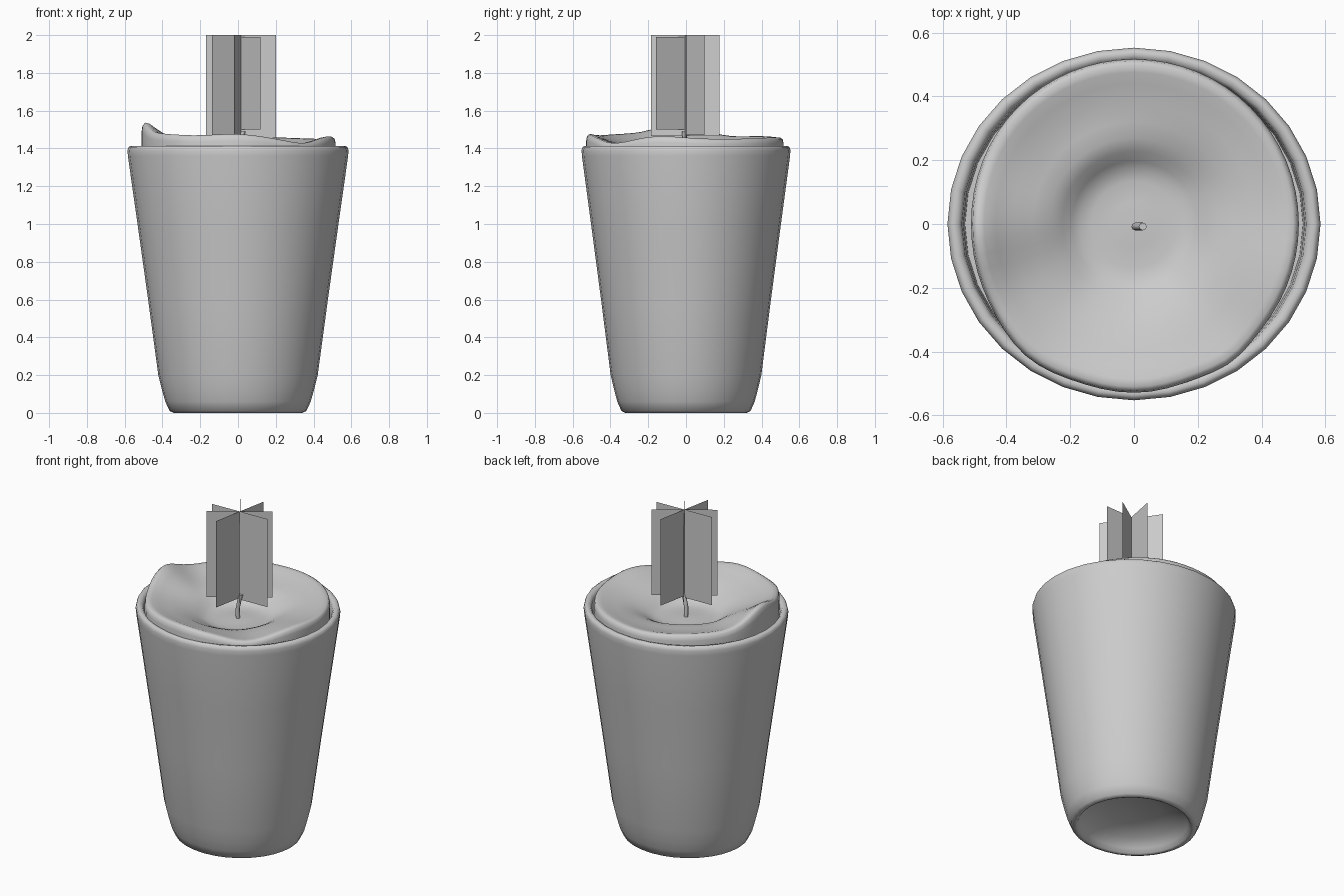
import bpy, bmesh
from math import sin, cos, pi, radians, exp

if "Cube" in bpy.data.objects:
    bpy.data.objects.remove(bpy.data.objects["Cube"], do_unlink=True)

grey = bpy.data.materials.new("plain grey")
grey.use_nodes = True
color = (0.6, 0.6, 0.6, 1)
grey.diffuse_color = color
grey.node_tree.nodes["Principled BSDF"].inputs["Base Color"].default_value = color


def finish(name, bm, smooth=True, angle=50):
    mesh = bpy.data.meshes.new(name)
    bm.to_mesh(mesh)
    bm.free()
    mesh.materials.append(grey)
    obj = bpy.data.objects.new(name, mesh)
    bpy.context.collection.objects.link(obj)
    if smooth:
        bpy.ops.object.select_all(action="DESELECT")
        obj.select_set(True)
        bpy.context.view_layer.objects.active = obj
        bpy.ops.object.shade_smooth_by_angle(angle=radians(angle))
    return obj


def lathe(name, rows, count, segments, angle=50, cap=True):
    """Skin rings; rows(i, a) gives the point of ring i at angle a."""
    bm = bmesh.new()
    rings = [[bm.verts.new(rows(i, 2 * pi * s / segments)) for s in range(segments)]
             for i in range(count)]
    for low, high in zip(rings, rings[1:]):
        for s in range(segments):
            t = (s + 1) % segments
            bm.faces.new((low[s], low[t], high[t], high[s]))
    if cap:
        bm.faces.new(list(reversed(rings[0])))
        bm.faces.new(rings[-1])
    bmesh.ops.recalc_face_normals(bm, faces=bm.faces)
    return finish(name, bm, angle=angle)


# Cup: slightly oval, with a hollowed foot and a rounded rim
cup = [(0.02, 0.11), (0.15, 0.1), (0.26, 0.07), (0.31, 0.03), (0.325, 0.005),
       (0.34, 0), (0.362, 0.01), (0.385, 0.06), (0.402, 0.12), (0.422, 0.2),
       (0.476, 0.6), (0.532, 1.0), (0.583, 1.36), (0.585, 1.39), (0.58, 1.407),
       (0.568, 1.414), (0.55, 1.41), (0.54, 1.395), (0.535, 1.35), (0.53, 1.25)]


def cup_point(i, a):
    r, z = cup[i]
    return r * cos(a), 0.945 * r * sin(a), z


lathe("cup", cup_point, len(cup), 32)


# Wax: melted bowl with a wavy, curled edge
def bump(a, centre, width):
    d = (a - radians(centre) + pi) % (2 * pi) - pi
    return exp(-(d / radians(width)) ** 2)


def edge_height(a):
    return (1.45 + 0.082 * bump(a, 183, 20) + 0.025 * bump(a, 220, 28)
            + 0.025 * bump(a, 268, 22) - 0.022 * bump(a, 312, 16)
            + 0.015 * bump(a, 345, 18) + 0.015 * bump(a, 130, 30)
            + 0.008 * bump(a, 70, 25))


def edge_radius(a):
    return (0.517 + 0.012 * bump(a, 270, 20) + 0.018 * bump(a, 232, 16)
            + 0.012 * bump(a, 305, 10) - 0.006 * bump(a, 180, 25))


# fraction of the radius, fraction of the rise from the bowl floor
wax = [(0.98, -0.6), (1, 0.1), (1, 0.75), (0.99, 0.93), (0.965, 1), (0.92, 0.97),
       (0.85, 0.88), (0.74, 0.77), (0.62, 0.66), (0.52, 0.53), (0.44, 0.36),
       (0.38, 0.17), (0.33, 0.06), (0.26, 0), (0.14, 0.03), (0.02, 0.05)]


def wax_point(i, a):
    f, h = wax[i]
    floor = 1.335
    r = f * edge_radius(a)
    mix = min(1, max(0, (f - 0.4) / 0.5))
    top = 1.45 + (edge_height(a) - 1.45) * mix
    z = floor + h * (top - floor)
    # steeper crater wall at the back left, a soft spill to the front
    ring = exp(-((f - 0.48) / 0.12) ** 2)
    z += ring * (0.025 * bump(a, 125, 50) - 0.015 * bump(a, 35, 25)
                 - 0.012 * bump(a, 250, 60))
    return r * cos(a), r * sin(a), z


lathe("wax", wax_point, len(wax), 64, angle=70)

# Wick: short bent stalk
path = [(0.005, -0.008, 1.32), (0.004, -0.008, 1.4), (0.015, -0.008, 1.45),
        (0.028, -0.008, 1.49)]


def wick_point(i, a):
    x, y, z = path[i]
    return x + 0.012 * cos(a), y + 0.012 * sin(a), z


lathe("wick", wick_point, len(path), 8)

# Flame: four crossed upright cards
cards = [(2, 1.455, 2.0), (34, 1.47, 2.0), (79, 1.465, 2.0), (124, 1.5, 1.99)]
for n, (turn, low, high) in enumerate(cards, 1):
    a = radians(turn)
    bm = bmesh.new()
    corners = [(-1, low), (1, low), (1, high), (-1, high)]
    bm.faces.new([bm.verts.new((0.015 + s * 0.185 * cos(a), -0.005 + s * 0.185 * sin(a), z))
                  for s, z in corners])
    finish(f"flame_card_{n}", bm, smooth=False)
